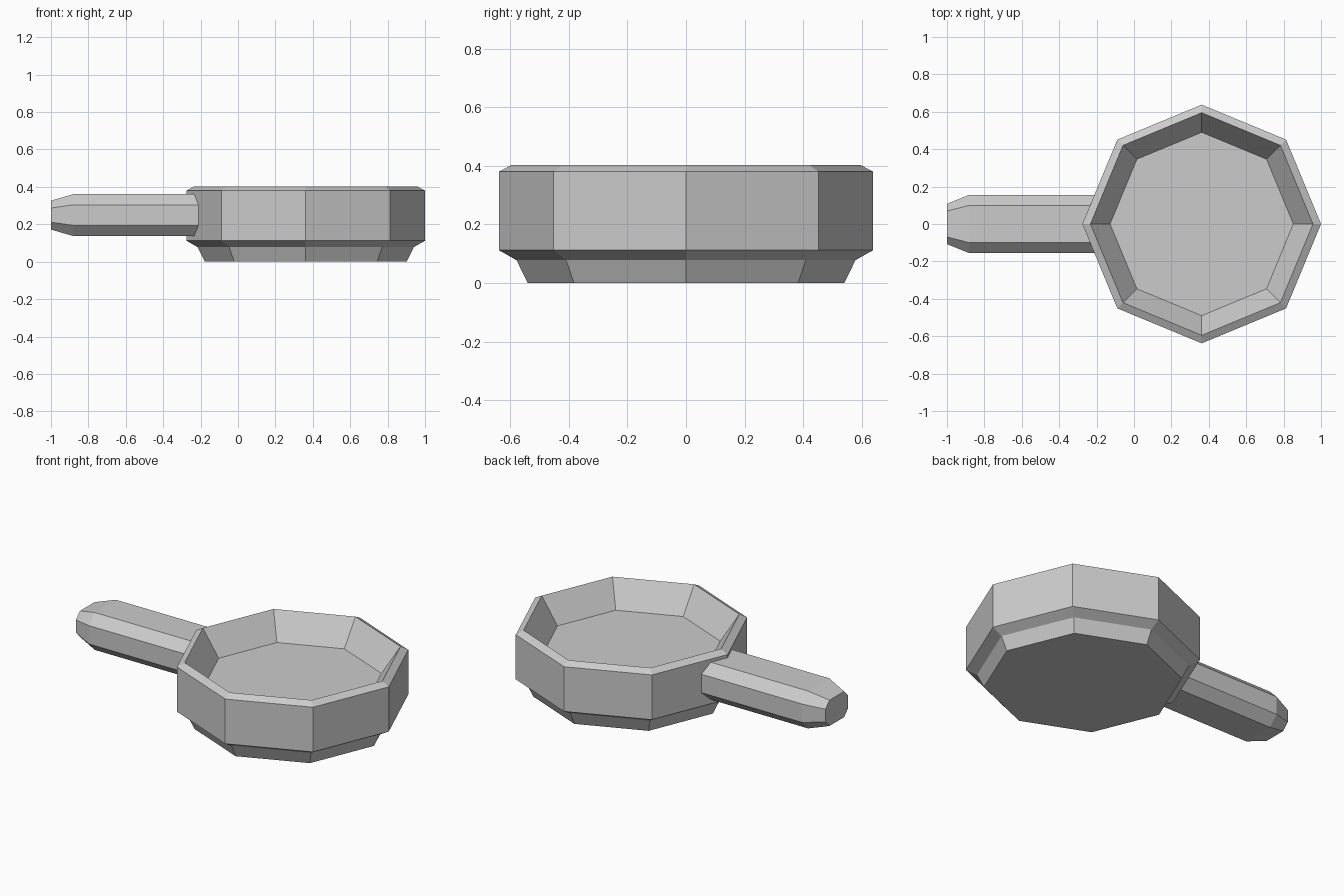
import bpy, bmesh
from math import cos, sin, tau

SIDES = 8
PAN_X = 0.362
HANDLE_Z = 0.249

cube = bpy.data.objects.get("Cube")
if cube:
    bpy.data.objects.remove(cube, do_unlink=True)

metal = bpy.data.materials.new("grey metal")
metal.use_nodes = True
grey = (0.6, 0.6, 0.6, 1)
metal.diffuse_color = grey
metal.node_tree.nodes["Principled BSDF"].inputs["Base Color"].default_value = grey


def loft(name, rings):
    """Skin a list of equal-sized point rings and cap both ends."""
    bm = bmesh.new()
    loops = [[bm.verts.new(p) for p in ring] for ring in rings]
    for a, b in zip(loops, loops[1:]):
        for i in range(len(a)):
            j = (i + 1) % len(a)
            bm.faces.new((a[i], a[j], b[j], b[i]))
    bm.faces.new(loops[0])
    bm.faces.new(loops[-1])
    bmesh.ops.recalc_face_normals(bm, faces=bm.faces)
    mesh = bpy.data.meshes.new(name)
    bm.to_mesh(mesh)
    bm.free()
    mesh.materials.append(metal)
    obj = bpy.data.objects.new(name, mesh)
    bpy.context.collection.objects.link(obj)
    return obj


# Pan: foot, flared underside, straight wall, bevelled lip, sloping inside, floor
profile = [(0.54, 0), (0.578, 0.078), (0.638, 0.112), (0.638, 0.38),
           (0.595, 0.403), (0.49, 0.25)]
loft("pan_bowl", [[(PAN_X + r * cos(tau * i / SIDES), r * sin(tau * i / SIDES), z)
                   for i in range(SIDES)] for r, z in profile])

# Handle: bevelled bar with a tapered tip, its root cut to follow the pan wall
quarter = [(0.156, 0.055), (0.10, 0.112)]
section = quarter + [(-y, z) for y, z in reversed(quarter)]
section += [(-y, -z) for y, z in section]


def bar_ring(x, scale):
    return [(x, y * scale, HANDLE_Z + z * scale) for y, z in section]


root = [(-0.268 + 0.414 * abs(y), y, HANDLE_Z + z) for y, z in section]
loft("handle", [bar_ring(-1, 0.69), bar_ring(-0.88, 1), root])
